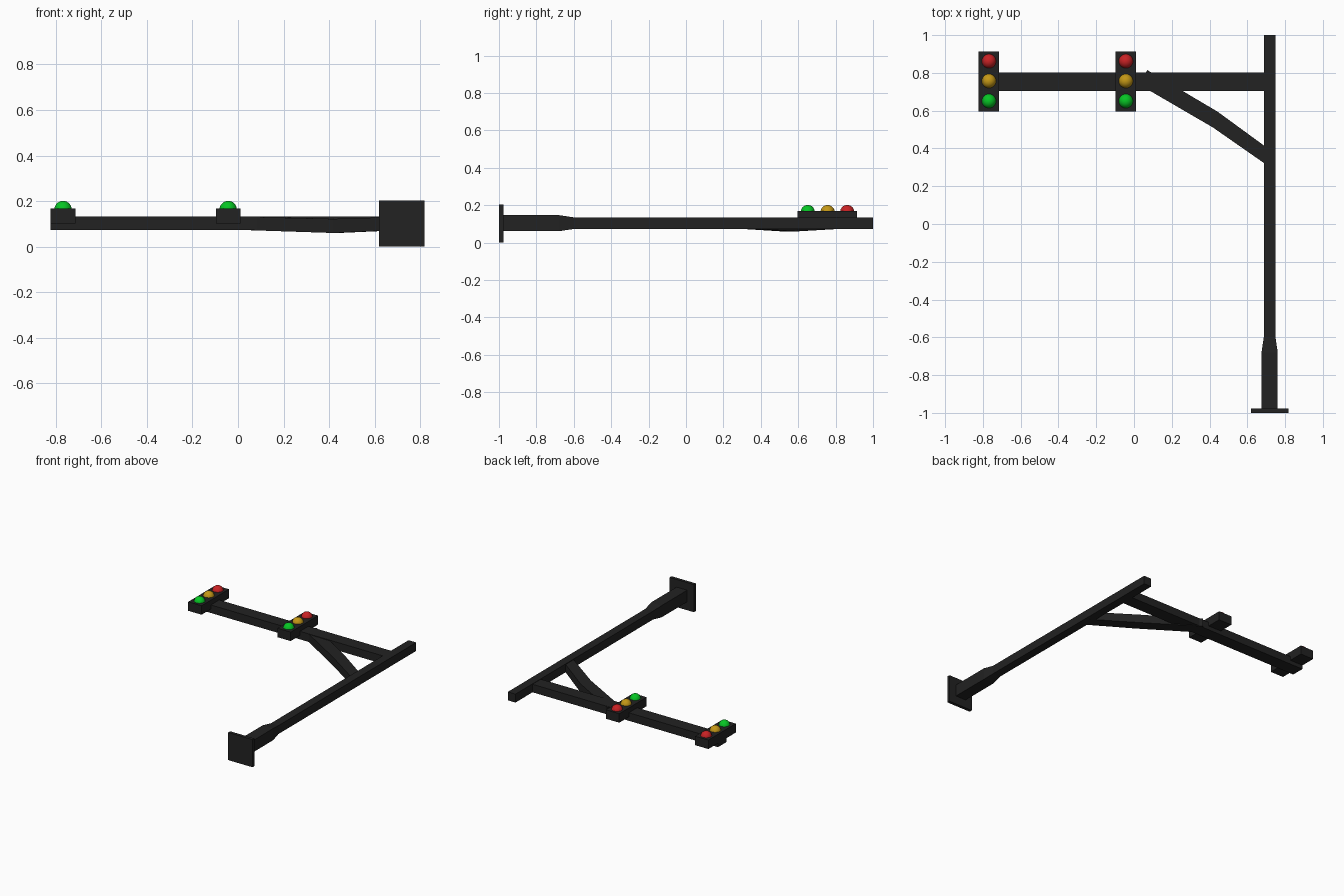
import bpy, bmesh
from mathutils import Vector

cube = bpy.data.objects.get("Cube")
if cube:
    bpy.data.objects.remove(cube, do_unlink=True)


def material(name, rgb):
    m = bpy.data.materials.new(name)
    m.use_nodes = True
    m.diffuse_color = (*rgb, 1)
    m.node_tree.nodes["Principled BSDF"].inputs["Base Color"].default_value = (*rgb, 1)
    return m


DARK = material("charcoal metal", (0.016, 0.016, 0.016))
LAMPS = [("red", material("red lamp", (0.58, 0.016, 0.018)), 0.862),
         ("amber", material("amber lamp", (0.55, 0.31, 0.008)), 0.757),
         ("green", material("green lamp", (0.002, 0.56, 0.018)), 0.651)]


def finish(name, bm, mat):
    bmesh.ops.recalc_face_normals(bm, faces=bm.faces[:])
    me = bpy.data.meshes.new(name)
    bm.to_mesh(me)
    bm.free()
    me.materials.append(mat)
    ob = bpy.data.objects.new(name, me)
    bpy.context.collection.objects.link(ob)
    return ob


def box(name, lo, hi):
    lo, hi = Vector(lo), Vector(hi)
    bm = bmesh.new()
    bmesh.ops.create_cube(bm, size=1)
    bmesh.ops.scale(bm, vec=hi - lo, verts=bm.verts)
    bmesh.ops.translate(bm, vec=(lo + hi) / 2, verts=bm.verts)
    return finish(name, bm, DARK)


def loft(name, rings):
    """Skin a row of four-cornered rings and cap both ends."""
    bm = bmesh.new()
    rows = [[bm.verts.new(p) for p in ring] for ring in rings]
    for a, b in zip(rows, rows[1:]):
        for i in range(4):
            j = (i + 1) % 4
            bm.faces.new((a[i], a[j], b[j], b[i]))
    bm.faces.new(rows[0])
    bm.faces.new(rows[-1])
    return finish(name, bm, DARK)


def upright_ring(a, b, low, high):
    """Ring standing on the plan segment from a to b."""
    return [(*a, low), (*b, low), (*b, high), (*a, high)]


# Pole with a thicker, tapered foot, lying along y
PX, PZ = 0.718, 0.104
loft("pole", [upright_ring((PX - r, y), (PX + r, y), PZ - r, PZ + r)
              for y, r in ((-0.99, 0.043), (-0.68, 0.043), (-0.6, 0.031), (1, 0.031))])
box("base_plate", (0.62, -1, 0), (0.818, -0.977, 0.203))

# Arm and its bent brace
box("arm", (-0.822, 0.705, 0.073), (0.7, 0.802, 0.132))
loft("brace", [upright_ring((0.07, 0.815), (0.028, 0.738), 0.073, 0.131),
               upright_ring((0.442, 0.595), (0.418, 0.511), 0.06, 0.122),
               upright_ring((0.727, 0.387), (0.715, 0.304), 0.073, 0.131)])

# Signal heads, each with three round lamps
for side, x in (("outer", -0.768), ("inner", -0.043)):
    box(side + "_signal_housing", (x - 0.054, 0.596, 0.102), (x + 0.054, 0.914, 0.168))
    for colour, mat, y in LAMPS:
        bm = bmesh.new()
        bmesh.ops.create_uvsphere(bm, u_segments=32, v_segments=16, radius=0.038)
        bmesh.ops.translate(bm, vec=(x, y, 0.163), verts=bm.verts)
        for f in bm.faces:
            f.smooth = True
        finish(f"{side}_{colour}_lamp", bm, mat)
